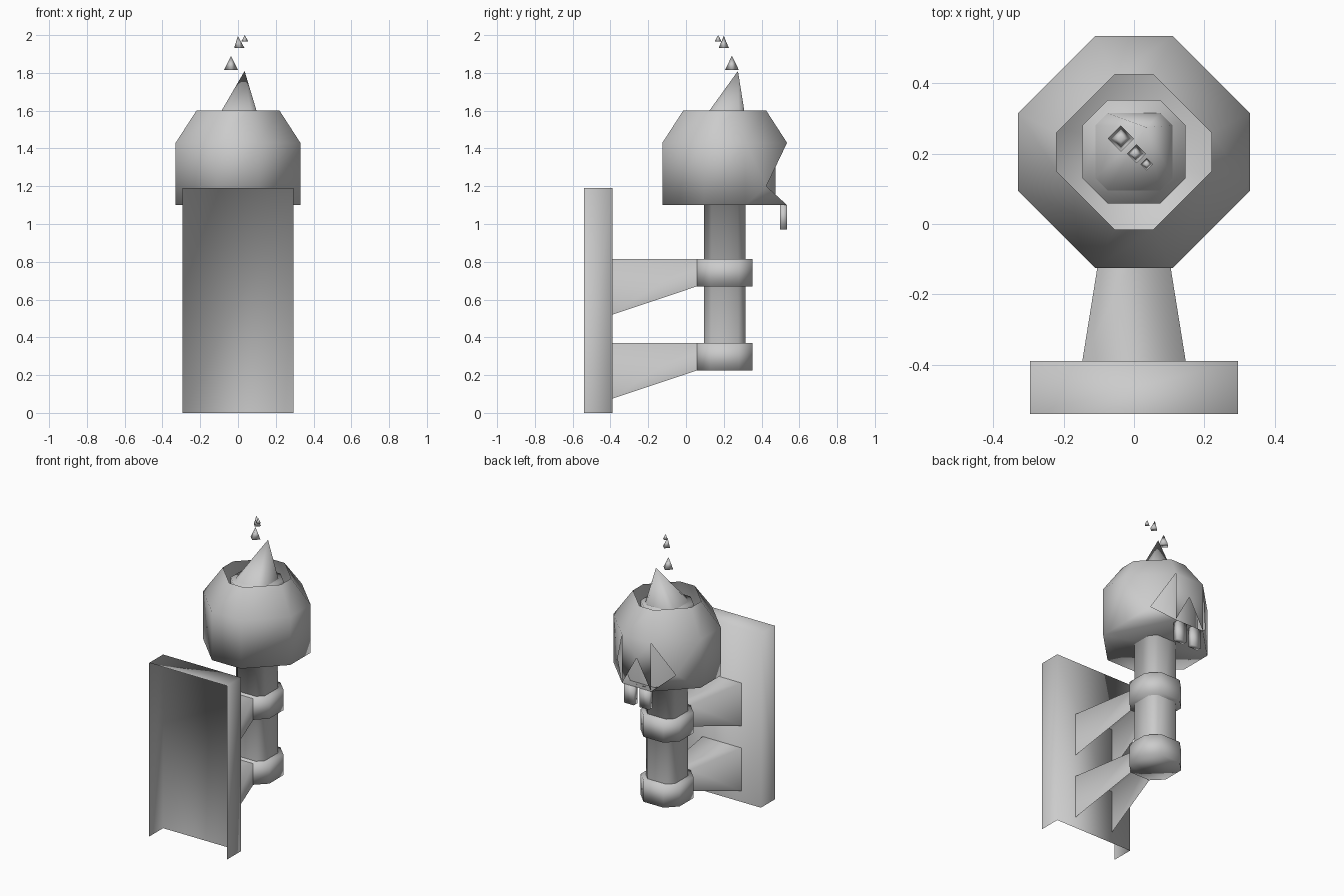
import bpy, bmesh

if "Cube" in bpy.data.objects:
    bpy.data.objects.remove(bpy.data.objects["Cube"])

CY = 0.205  # y of the torch axis


def make(name, verts, faces):
    me = bpy.data.meshes.new(name)
    me.from_pydata(verts, [], faces)
    bm = bmesh.new()
    bm.from_mesh(me)
    bmesh.ops.recalc_face_normals(bm, faces=bm.faces)
    bm.to_mesh(me)
    bm.free()
    for p in me.polygons:
        p.use_smooth = True
    ob = bpy.data.objects.new(name, me)
    bpy.context.collection.objects.link(ob)
    return ob


def octagon(r, s, z):
    # chamfered square, starting at the +x side and going round
    pts = [(r, -s), (r, s), (s, r), (-s, r), (-r, s), (-r, -s), (-s, -r), (s, -r)]
    return [(x, y + CY, z) for x, y in pts]


def loft(rings, bottom=False, top=False, skip=()):
    verts, faces = [], []
    for r in rings:
        verts += octagon(*r)
    for k in range(len(rings) - 1):
        for i in range(8):
            if (k, i) not in skip:
                j = (i + 1) % 8
                faces.append((k * 8 + i, k * 8 + j, k * 8 + 8 + j, k * 8 + 8 + i))
    if bottom:
        faces.append(tuple(range(7, -1, -1)))
    if top:
        n = len(verts)
        faces.append(tuple(range(n - 8, n)))
    return verts, faces


def box(name, x0, x1, y0, y1, z0, z1, skip=()):
    v = [(x, y, z) for z in (z0, z1) for y in (y0, y1) for x in (x0, x1)]
    f = {"bottom": (0, 2, 3, 1), "top": (4, 5, 7, 6), "front": (0, 1, 5, 4),
         "back": (2, 6, 7, 3), "left": (0, 4, 6, 2), "right": (1, 3, 7, 5)}
    return make(name, v, [q for k, q in f.items() if k not in skip])


# Wall board, open at the front and underneath
box("wall_board", -0.295, 0.295, -0.54, -0.39, 0, 1.19, ("front", "bottom"))

# Two brackets: collar round the shaft and a flared arm, open below
for n, z in enumerate((0.225, 0.67)):
    t = z + 0.145
    v, f = loft([(0.147, 0.075, z), (0.147, 0.075, t)], True, True)
    make(f"bracket_collar_{n}", v, f)
    v = []
    for s in (-1, 1):
        v += [(s * 0.147, -0.39, z - 0.15), (s * 0.147, -0.39, t),
              (s * 0.075, 0.058, t), (s * 0.075, 0.058, z)]
    make(f"bracket_arm_{n}", v, [(0, 1, 2, 3), (4, 7, 6, 5), (1, 5, 6, 2)])

# Shaft with a wider head inside the bowl
v, f = loft([(0.11, 0.07, 0.3), (0.11, 0.07, 1.48), (0.147, 0.075, 1.48),
             (0.147, 0.075, 1.56)], False, True)
make("shaft", v, f)

# Skull shell: the diagonal and face panels carry the eye and nose holes
v, f = loft([(0.33, 0.11, 1.1), (0.33, 0.11, 1.43), (0.22, 0.055, 1.6)],
            True, False, {(0, 1), (0, 2), (0, 3)})
n = len(v)
v += [(0.22, 0.22 + CY, 1.2), (-0.22, 0.22 + CY, 1.2), (0, 0.33 + CY, 1.3)]
er, el, nose = n, n + 1, n + 2
f += [(1, er, 9), (9, er, 10), (1, 2, er),
      (4, 12, el), (12, 11, el), (4, el, 3),
      (2, nose, 10), (10, nose, 11), (11, nose, 3)]
make("skull_shell", v, f)

# Inner wall of the skull bowl
v, f = loft([(0.27, 0.09, 1.1), (0.27, 0.09, 1.43), (0.22, 0.055, 1.6)])
make("skull_inner_wall", v, f)

# Teeth
for n, x in enumerate((-0.058, 0.058)):
    box(f"tooth_{n}", x - 0.037, x + 0.037, 0.497, 0.535, 0.97, 1.1)

# Flame, leaning to one side
v = octagon(0.11, 0.075, 1.56) + [(0.035, 0.275, 1.81)]
make("flame", v, [(i, (i + 1) % 8, 8) for i in range(8)])

# Floating embers: small four-sided pyramids
for n, (x, y, z0, z1, r, dx) in enumerate([(-0.037, 0.243, 1.815, 1.89, 0.037, 0.0),
                                           (0.007, 0.2, 1.932, 1.995, 0.027, -0.008),
                                           (0.036, 0.17, 1.967, 2.0, 0.018, 0.0)]):
    v = [(x + r, y, z0), (x, y + r, z0), (x - r, y, z0), (x, y - r, z0), (x + dx, y, z1)]
    make(f"ember_{n}", v, [(3, 2, 1, 0)] + [(i, (i + 1) % 4, 4) for i in range(4)])
